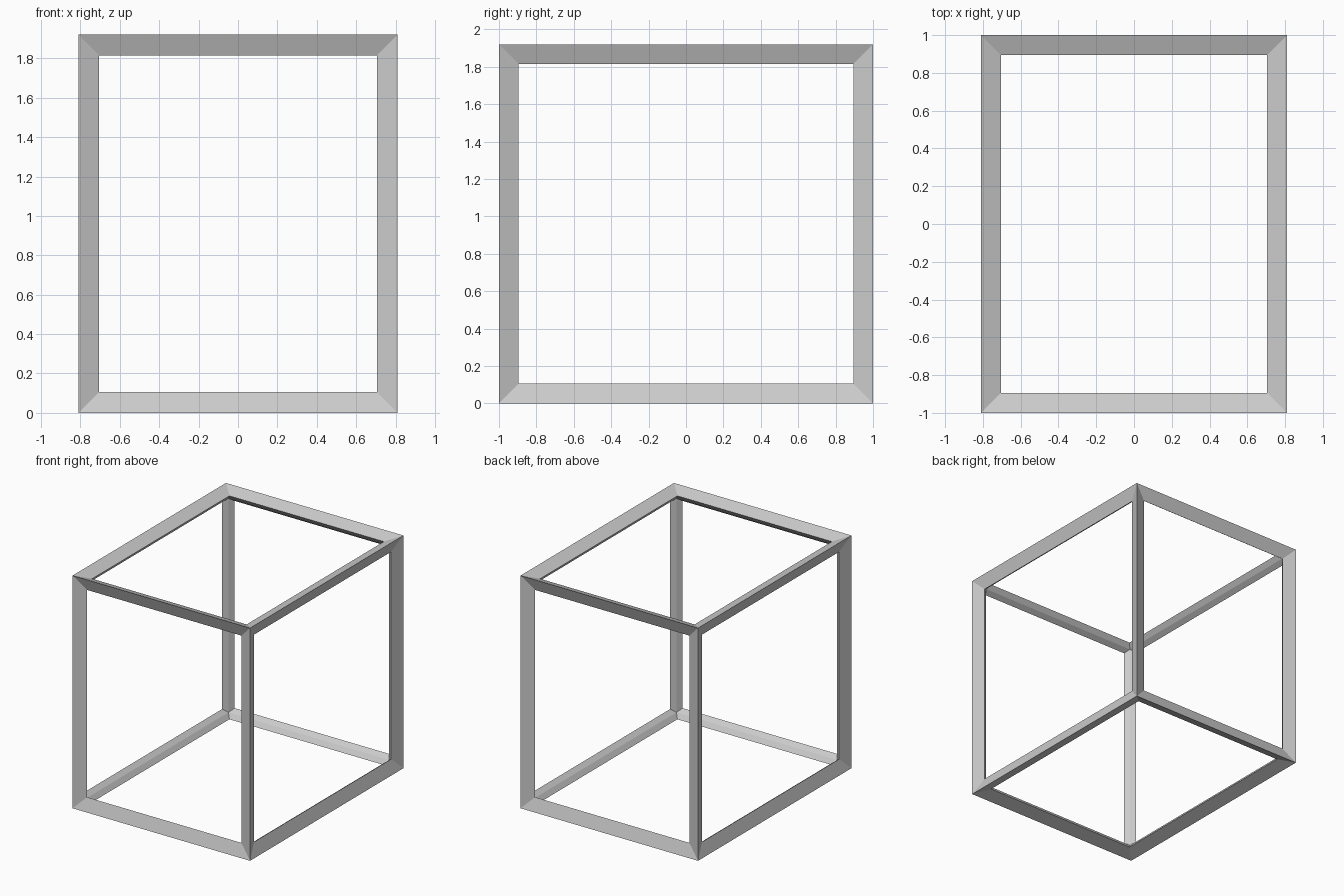
import bpy, bmesh
from itertools import product

if "Cube" in bpy.data.objects:
    bpy.data.objects.remove(bpy.data.objects["Cube"])

HALF = (0.81, 1.0, 0.96)    # half size of the frame on each axis
WIDE = 0.105                # bar width seen on each side of the box
DIP = 0.0384                # how far that side slopes inward
INNER = 0.0769              # inset of the inner ridge

bm = bmesh.new()


def point(signs, inset):
    return bm.verts.new([s * (h - i) for s, h, i in zip(signs, HALF, inset)]
                        )


# Corner points: outer tip, inner tip and one point on each of three sides
corners = {}
for signs in product((-1, 1), repeat=3):
    c = {"out": point(signs, (0, 0, 0)), "in": point(signs, (INNER,) * 3)}
    for axis in range(3):
        c[axis] = point(signs, [DIP if k == axis else WIDE for k in range(3)])
    corners[signs] = c

# Twelve mitred four-sided bars joining neighbouring corners
for axis in range(3):
    b, c = [k for k in range(3) if k != axis]
    for signs in corners:
        if signs[axis] > 0:
            continue
        other = tuple(-s if k == axis else s for k, s in enumerate(signs))
        p, q = corners[signs], corners[other]
        ring = ["out", b, "in", c]
        for i in range(4):
            m, n = ring[i], ring[(i + 1) % 4]
            bm.faces.new((p[m], p[n], q[n], q[m]))

bmesh.ops.recalc_face_normals(bm, faces=bm.faces)
bmesh.ops.translate(bm, verts=bm.verts, vec=(0, 0, HALF[2]))

# Open box frame object, flat shaded
mesh = bpy.data.meshes.new("box_frame")
bm.to_mesh(mesh)
bm.free()
frame = bpy.data.objects.new("box_frame", mesh)
bpy.context.collection.objects.link(frame)
